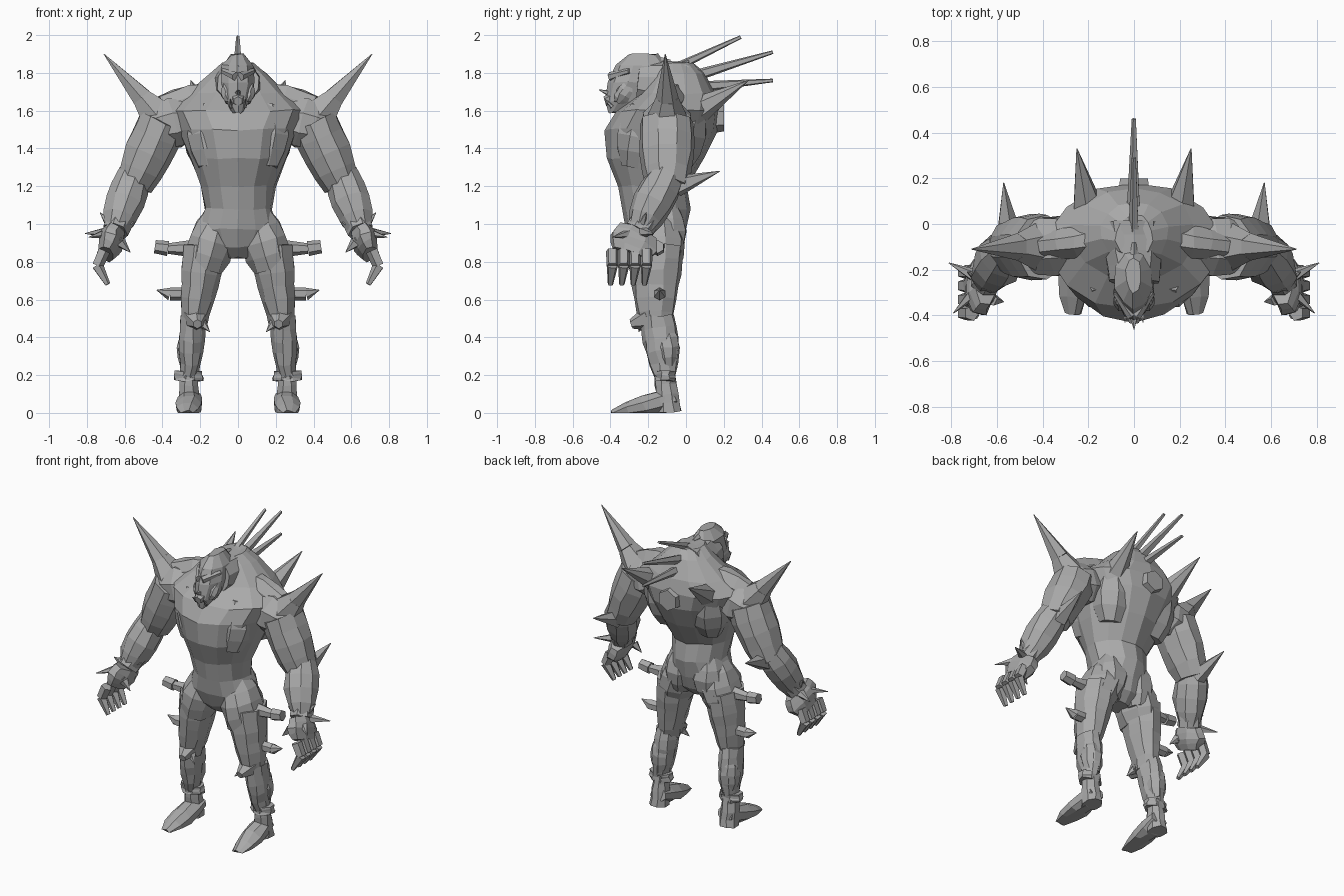
import bpy, bmesh, math, random
from mathutils import Vector as V

random.seed(4)
if "Cube" in bpy.data.objects:
    bpy.data.objects.remove(bpy.data.objects["Cube"])

grey = bpy.data.materials.new("stone grey")
grey.use_nodes = True
tone = (.4, .4, .4, 1)
grey.diffuse_color = tone
grey.node_tree.nodes["Principled BSDF"].inputs["Base Color"].default_value = tone


def loft(name, rings, sides):
    """Skin a list of (centre, side axis, depth axis) ellipses; mirror parts off the middle."""
    bm = bmesh.new()
    rough = .006 if sides > 6 else 0
    loops = []
    for centre, across, deep in rings:
        loop = []
        for k in range(sides):
            angle = math.tau * (k + .5) / sides
            point = centre + across * math.cos(angle) + deep * math.sin(angle)
            point += V([random.uniform(-rough, rough) for axis in "xyz"])
            point.z = max(point.z, 0)
            loop.append(bm.verts.new(point))
        loops.append(loop)
    for low, high in zip(loops, loops[1:]):
        for k in range(sides):
            n = (k + 1) % sides
            bm.faces.new((low[k], low[n], high[n], high[k]))
    bm.faces.new(loops[0])
    bm.faces.new(loops[-1])
    bmesh.ops.recalc_face_normals(bm, faces=bm.faces)
    mesh = bpy.data.meshes.new(name)
    bm.to_mesh(mesh)
    bm.free()
    mesh.materials.append(grey)
    part = bpy.data.objects.new(name, mesh)
    bpy.context.collection.objects.link(part)
    if any(centre.x > 0 for centre, across, deep in rings):
        part.modifiers.new("Mirror", "MIRROR").use_mirror_merge = False


def stack(name, rows, sides):
    """Level rings on the middle line from (height, half width, front, back)."""
    loft(name, [(V((0, (front + back) / 2, z)), V((width, 0, 0)), V((0, (back - front) / 2, 0)))
                for z, width, front, back in rows], sides)


def limb(name, start, end, thick, thin, bulge=0, depth=1, sides=8, steps=4):
    """Tapered part between two joints, swelling in the middle by bulge."""
    path = end - start
    along = path.normalized()
    ref = V((0, 1, 0)) if abs(along.x) > .9 else V((1, 0, 0))
    across = (ref - along * along.dot(ref)).normalized()
    deep = along.cross(across) * depth
    rings = []
    for i in range(steps + 1):
        f = i / steps
        r = thick + (thin - thick) * f + bulge * math.sin(math.pi * f)
        rings.append((start + path * f, across * r, deep * r))
    loft(name, rings, sides)


def spike(name, base, tip, radius, sides=5, point=.002):
    limb(name, base, tip, radius, point, sides=sides, steps=1)


def muscle(name, start, end, radius, bulge, depth=1):
    limb(name, start, end, radius, radius, bulge, depth)


# Joints of the left side; the loft mirrors them
hip, knee, ankle = V((.175, -.16, .88)), V((.235, -.16, .46)), V((.26, -.11, .2))
shoulder, elbow, wrist = V((.4, -.1, 1.54)), V((.55, -.1, 1.2)), V((.65, -.25, .96))
knuckles = V((.7, -.3, .84))
nape, skull = V((0, 0, 1.72)), V((0, -.25, 1.75))

# Torso and head
stack("torso", [
    (.82, .07, -.22, -.09), (.88, .17, -.28, -.03), (.97, .22, -.32, 0),
    (1.08, .18, -.34, .02), (1.2, .2, -.36, 0),
    (1.35, .26, -.42, .1), (1.5, .32, -.43, .17), (1.6, .38, -.37, .18),
    (1.69, .27, -.25, .16), (1.8, .15, -.18, .1), (1.85, .08, -.15, .04)], 14)
stack("head", [
    (1.59, .03, -.41, -.33), (1.65, .065, -.43, -.2), (1.75, .09, -.41, -.12),
    (1.84, .085, -.37, -.1), (1.9, .035, -.3, -.15)], 10)
limb("neck", nape, skull, .15, .11, sides=10)

# Muscle masses on the trunk
muscle("pectorals", V((.13, -.28, 1.3)), V((.15, -.22, 1.63)), .08, .06, .9)
muscle("shoulder_blades", V((.15, -.04, 1.3)), V((.17, .02, 1.66)), .08, .06, .9)
muscle("trapezius", V((.08, -.06, 1.66)), shoulder + V((0, 0, .05)), .06, .02, 1.5)
muscle("buttocks", V((.11, -.1, .82)), V((.1, -.1, 1.1)), .06, .05)

# Face
limb("brow", V((.01, -.4, 1.78)), V((.08, -.3, 1.81)), .025, .015, sides=6)
muscle("cheeks", V((.05, -.36, 1.64)), V((.07, -.3, 1.74)), .015, .015, 1.5)
limb("muzzle", V((0, -.36, 1.67)), V((0, -.43, 1.65)), .05, .025, sides=6)
limb("head_crest", V((0, -.37, 1.82)), V((0, -.08, 1.85)), .01, .01, .02, 2, 6)
spike("nose_horn", V((0, -.4, 1.69)), V((0, -.46, 1.71)), .02)
spike("tusks", V((.035, -.39, 1.62)), V((.04, -.43, 1.66)), .012)

# Spines, side spikes and knob of the back
spike("upper_spine", nape + V((0, -.05, .11)), V((0, .29, 1.99)), .025, point=.01)
spike("middle_spine", nape + V((0, 0, .05)), V((0, .46, 1.91)), .035, point=.01)
spike("lower_spine", nape, V((0, .46, 1.76)), .035, point=.01)
spike("shoulder_blade_spikes", V((.2, .06, 1.6)), V((.25, .33, 1.76)), .075, 6)
limb("back_knob", V((0, .1, 1.56)), V((0, .2, 1.56)), .085, .07, sides=6, steps=1)

# Arms with their spikes
limb("deltoids", V((.2, -.1, 1.57)), V((.47, -.1, 1.5)), .08, .1, .05)
limb("upper_arms", shoulder, elbow, .13, .1, .015, 1.1, 9)
limb("forearms", elbow + V((0, 0, .06)), wrist, .09, .06, .035, 1, 9)
spike_bend = shoulder + V((.11, 0, .13))
limb("shoulder_spike_roots", shoulder, spike_bend, .12, .06, sides=6, steps=2)
spike("shoulder_spikes", spike_bend, V((.71, -.11, 1.9)), .06, 6)
spike("elbow_spikes", elbow + V((0, .05, 0)), V((.57, .18, 1.28)), .06)
limb("wrist_cuffs", wrist + V((-.03, .05, .08)), wrist, .075, .075, sides=7, steps=1)
for tip in (V((.16, .08, -.01)), V((.08, .04, .1)), V((.14, -.14, -.03)), V((-.1, 0, .05))):
    spike("wrist_spike", wrist + tip * .3, wrist + tip, .03)

# Hands with curled fingers
limb("palms", wrist, knuckles, .055, .05, .015, 2)
for k in range(4):
    root = knuckles + V((.01, .06 * k - .09, .02))
    bend = root + V((.035, 0, -.08))
    limb("finger_base", root, bend, .035, .032, sides=5, steps=1)
    limb("finger_end", bend, root + V((-.02, -.01, -.18)), .032, .015, sides=5, steps=2)
thumb = wrist + V((-.03, -.08, -.06))
limb("thumb_base", wrist + V((.03, -.05, -.04)), thumb, .04, .03, sides=5, steps=1)
spike("thumb_tip", thumb, V((.57, -.34, .85)), .03)

# Legs and feet
limb("hips", V((.1, -.16, 1.06)), V((.185, -.165, .76)), .07, .105, .035, 1.25, 9)
limb("thighs", hip, knee, .115, .065, .01, 1.25, 9, 6)
limb("shins", knee + V((.005, .01, .05)), ankle, .065, .045, .012, 1.4, 9, 5)
muscle("calves", knee + V((.015, .05, 0)), ankle + V((0, .02, .03)), .04, .03)
limb("heels", ankle, V((.26, -.09, 0)), .05, .06, 0, 1.2)
limb("feet", V((.25, -.06, .08)), V((.27, -.39, -.02)), .055, .04, .025, .9)
limb("knee_pads", knee + V((-.01, -.04, .04)), knee + V((-.02, -.13, .01)), .07, .025, sides=6)
spike("knee_spikes", knee + V((-.04, -.06, .02)), V((.15, -.25, .43)), .03)
muscle("ankle_bands", ankle + V((0, 0, -.03)), ankle + V((0, 0, .02)), .08, 0, .7)

# Pegs on the hips and outer thighs
peg = V((.37, -.15, .87))
limb("hip_pegs", peg - V((.12, 0, 0)), peg, .045, .028, sides=6)
limb("hip_peg_heads", peg, peg + V((.07, 0, .01)), .04, .035, sides=6, steps=1)
thigh_peg = V((.36, -.14, .63))
limb("thigh_pegs", thigh_peg - V((.1, 0, 0)), thigh_peg, .035, .035, sides=6)
spike("thigh_peg_tips", thigh_peg, thigh_peg + V((.07, 0, .02)), .035, 6)
